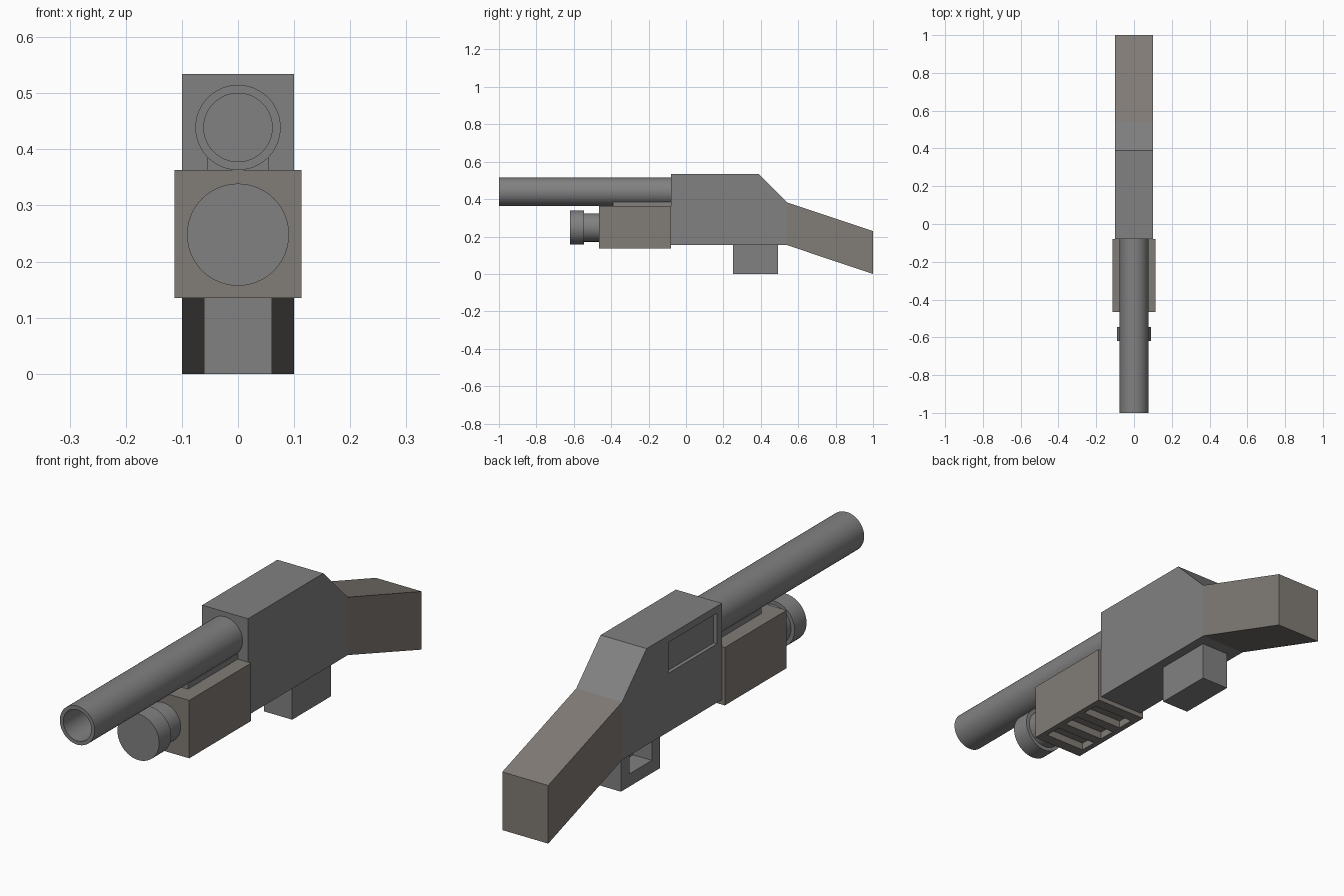
import bpy, bmesh
from math import cos, sin, tau, radians

if "Cube" in bpy.data.objects:
    bpy.data.objects.remove(bpy.data.objects["Cube"])


def material(name, rgb):
    mat = bpy.data.materials.new(name)
    mat.diffuse_color = (*rgb, 1)
    mat.use_nodes = True
    mat.node_tree.nodes["Principled BSDF"].inputs["Base Color"].default_value = mat.diffuse_color
    return mat


DARK_GREY = material("dark_grey", (0.22, 0.22, 0.22))
BROWN = material("brown", (0.22, 0.20, 0.18))


def make(name, bm, mat=DARK_GREY):
    bmesh.ops.recalc_face_normals(bm, faces=bm.faces)
    mesh = bpy.data.meshes.new(name)
    bm.to_mesh(mesh)
    bm.free()
    mesh.materials.append(mat)
    ob = bpy.data.objects.new(name, mesh)
    bpy.context.collection.objects.link(ob)
    return ob


def activate(ob):
    bpy.ops.object.select_all(action='DESELECT')
    ob.select_set(True)
    bpy.context.view_layer.objects.active = ob


def slab(name, half_width, profile, mat=DARK_GREY):
    """Extrude a (y, z) side profile across x."""
    bm = bmesh.new()
    face = bm.faces.new([bm.verts.new((-half_width, y, z)) for y, z in profile])
    new = bmesh.ops.extrude_face_region(bm, geom=[face])['geom']
    verts = [g for g in new if isinstance(g, bmesh.types.BMVert)]
    bmesh.ops.translate(bm, verts=verts, vec=(2 * half_width, 0, 0))
    # the extrusion may drop the starting cap: close both ends
    bmesh.ops.holes_fill(bm, edges=[e for e in bm.edges if e.is_boundary])
    return make(name, bm, mat)


def box(name, x, y, z, mat=DARK_GREY):
    bm = bmesh.new()
    bmesh.ops.create_cube(bm, size=1)
    for v in bm.verts:
        v.co = [a + (b - a) * (c + 0.5) for (a, b), c in zip((x, y, z), v.co)]
    return make(name, bm, mat)


def turned(name, cz, profile, sides=48):
    """Revolve a (y, radius) profile about a y-parallel axis; ends are capped."""
    bm = bmesh.new()
    rings = [[bm.verts.new((r * cos(tau * i / sides), y, cz + r * sin(tau * i / sides)))
              for i in range(sides)] for y, r in profile]
    for a, b in zip(rings, rings[1:]):
        for i in range(sides):
            j = (i + 1) % sides
            bm.faces.new((a[i], a[j], b[j], b[i]))
    bm.faces.new(rings[0])
    bm.faces.new(rings[-1])
    ob = make(name, bm)
    activate(ob)
    bpy.ops.object.shade_smooth_by_angle(angle=radians(35))
    return ob


def pocket(ob, x, y, z):
    """Cut a box-shaped recess and discard the cutter."""
    cutter = box("cutter", x, y, z, ob.data.materials[0])
    cutter.hide_render = True
    mod = ob.modifiers.new("pocket", 'BOOLEAN')
    mod.operation, mod.solver, mod.object = 'DIFFERENCE', 'EXACT', cutter
    activate(ob)
    bpy.ops.object.modifier_apply(modifier=mod.name)
    bpy.data.objects.remove(cutter)


# Receiver with shallow port on the left side
receiver = slab("receiver", 0.1, [(-0.08, 0.154), (0.54, 0.154), (0.54, 0.382),
                                  (0.388, 0.534), (-0.08, 0.534)])
pocket(receiver, (-0.2, -0.085), (-0.05, 0.253), (0.385, 0.506))

# Shoulder stock
slab("stock", 0.1, [(0.54, 0.154), (1.0, 0.0), (1.0, 0.229), (0.54, 0.382)], BROWN)

# Guard block, open on the left side
guard = box("trigger_guard", (-0.061, 0.061), (0.25, 0.492), (0.0, 0.154))
pocket(guard, (-0.2, 0.02), (0.30, 0.44), (0.05, 0.14))

# Hollow barrel and the rail beneath it
turned("barrel", 0.439, [(-0.08, 0.076), (-1.0, 0.076), (-1.0, 0.061), (-0.4, 0.061)])
box("barrel_rail", (-0.055, 0.055), (-0.39, -0.08), (0.355, 0.385))

# Pump grip with three pockets underneath
pump = box("pump_grip", (-0.113, 0.113), (-0.465, -0.08), (0.135, 0.363), BROWN)
for y in (-0.385, -0.2725, -0.16):
    pocket(pump, (-0.09, 0.09), (y - 0.035, y + 0.035), (0.0, 0.165))

# Magazine tube with end cap
turned("magazine_tube", 0.248, [(-0.465, 0.076), (-0.545, 0.076), (-0.545, 0.091),
                                (-0.62, 0.091)])
